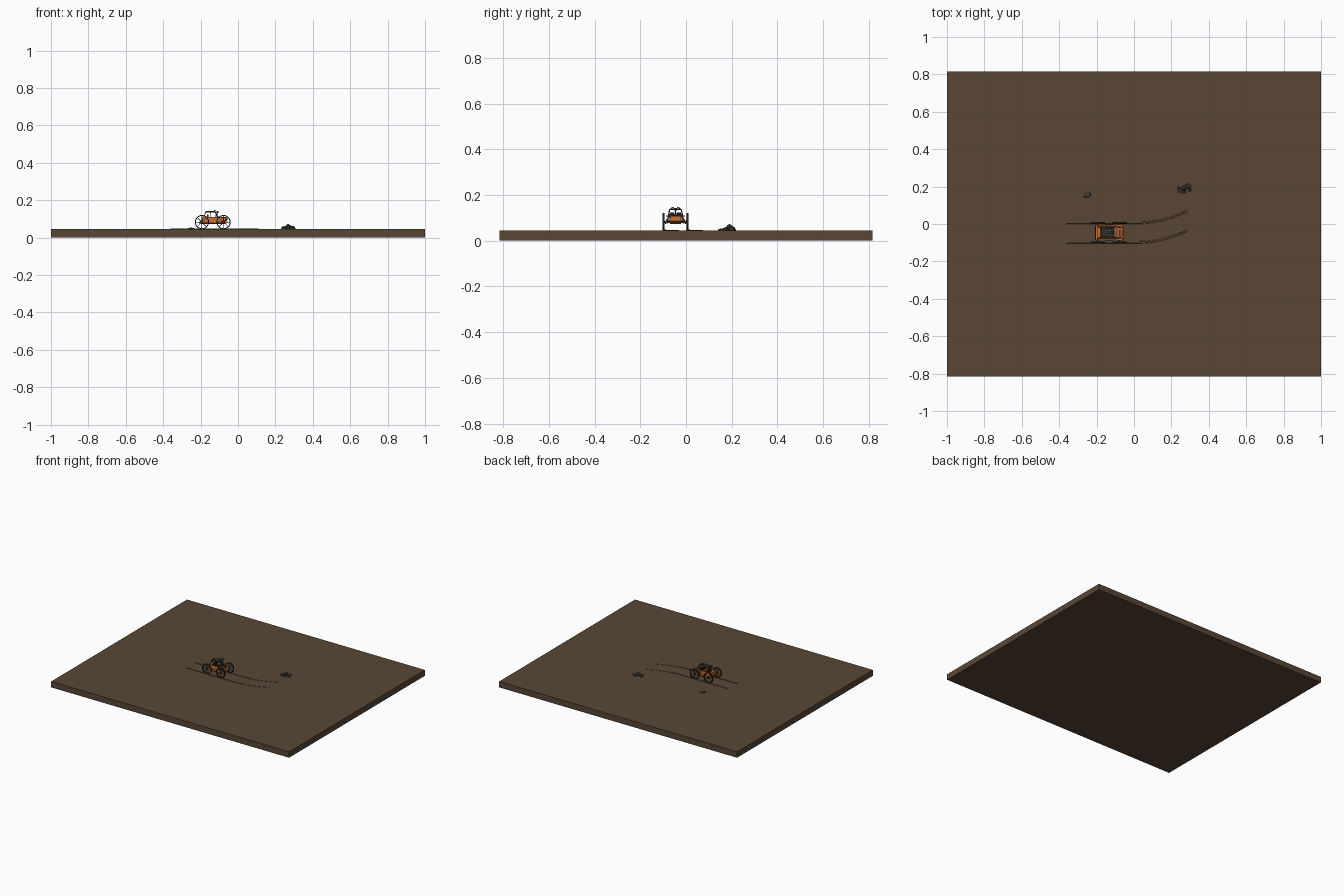
import bpy, bmesh, math, random
from mathutils import Vector, Matrix

if "Cube" in bpy.data.objects:
    bpy.data.objects.remove(bpy.data.objects["Cube"])

random.seed(4)


def mat(name, rgb):
    m = bpy.data.materials.new(name)
    m.diffuse_color = (*rgb, 1)
    m.use_nodes = True
    m.node_tree.nodes["Principled BSDF"].inputs["Base Color"].default_value = m.diffuse_color
    return m


SOIL = mat("soil brown", (0.098, 0.062, 0.036))
ORANGE = mat("orange paint", (0.62, 0.16, 0.025))
DARK = mat("dark metal", (0.03, 0.027, 0.024))
RUBBER = mat("tyre black", (0.018, 0.017, 0.016))
STONE = mat("dark stone", (0.06, 0.05, 0.04))
GREY = mat("light metal", (0.2, 0.18, 0.16))


def finish(name, bm, m, smooth=False):
    bmesh.ops.recalc_face_normals(bm, faces=bm.faces)
    me = bpy.data.meshes.new(name)
    bm.to_mesh(me)
    bm.free()
    me.materials.append(m)
    for p in me.polygons:
        p.use_smooth = smooth
    ob = bpy.data.objects.new(name, me)
    bpy.context.collection.objects.link(ob)
    return ob


def box(name, c, s, m):
    bm = bmesh.new()
    bmesh.ops.create_cube(bm, size=1, matrix=Matrix.Translation(c) @ Matrix.Diagonal((*s, 1)))
    return finish(name, bm, m)


def bar(name, paths, r, m, sides=6):
    """Round bars along straight segments of each path."""
    bm = bmesh.new()
    for path in paths:
        for a, b in zip(path, path[1:]):
            a, b = Vector(a), Vector(b)
            d = b - a
            mx = Matrix.Translation((a + b) / 2) @ d.to_track_quat('Z', 'Y').to_matrix().to_4x4()
            bmesh.ops.create_cone(bm, cap_ends=True, segments=sides, radius1=r, radius2=r,
                                  depth=d.length + r, matrix=mx)
    return finish(name, bm, m)


def ring(name, c, ro, ri, w, m, n=24):
    """Flat ring whose axis runs along y."""
    bm = bmesh.new()
    rows = []
    for i in range(n):
        a = math.tau * i / n
        rows.append([bm.verts.new((c[0] + r * math.cos(a), c[1] + y, c[2] + r * math.sin(a)))
                     for r, y in ((ro, -w / 2), (ro, w / 2), (ri, w / 2), (ri, -w / 2))])
    for i in range(n):
        p, q = rows[i], rows[(i + 1) % n]
        for k in range(4):
            bm.faces.new((p[k], p[(k + 1) % 4], q[(k + 1) % 4], q[k]))
    return finish(name, bm, m)


# Ground slab
box("ground_slab", (0, 0, 0.0225), (2, 1.63, 0.045), SOIL)

CX, CY = -0.133, -0.046
AXLES = (-0.193, -0.077)
WZ, R = 0.083, 0.038

# Spoked wheels with tread cleats
for x in AXLES:
    for side in (-1, 1):
        c = (x, CY + side * 0.052, WZ)
        ring("wheel_tyre", c, R, R - 0.005, 0.009, RUBBER)
        spokes = []
        for i in range(8):
            a = math.tau * i / 8
            spokes.append([c, (x + (R - 0.004) * math.cos(a), c[1], WZ + (R - 0.004) * math.sin(a))])
        bar("wheel_spokes", spokes, 0.0013, DARK)
        ring("wheel_hub", c, 0.008, 0.001, 0.010, DARK, 12)
        # Suspension arm and spring
        y1 = CY + side * 0.032
        bar("suspension_arm", [[(x, c[1], WZ), (x, y1, WZ - 0.004)],
                               [(x, c[1], WZ - 0.003), (x - 0.014, y1, WZ - 0.004)]], 0.0025, ORANGE)
        bar("shock_absorber", [[(x, CY + side * 0.042, WZ), (x, CY + side * 0.026, WZ + 0.027)]],
            0.0032, GREY)
    bar("axle", [[(x, CY - 0.05, WZ), (x, CY + 0.05, WZ)]], 0.0028, DARK)

# Chassis: floor, side rails and cross members
box("chassis_floor", (CX, CY, 0.076), (0.13, 0.05, 0.006), DARK)
for side in (-1, 1):
    box("side_rail", (CX, CY + side * 0.036, 0.082), (0.136, 0.007, 0.012), ORANGE)
    bar("side_step", [[(-0.155, CY + side * 0.044, 0.075), (-0.113, CY + side * 0.044, 0.075)]],
        0.0025, DARK)
    box("body_side", (-0.15, CY + side * 0.032, 0.099), (0.075, 0.005, 0.024), ORANGE)
    box("fender", (-0.077, CY + side * 0.037, 0.108), (0.03, 0.01, 0.004), ORANGE)
    box("headlight", (-0.058, CY + side * 0.021, 0.098), (0.006, 0.008, 0.008), GREY)
for x in (-0.199, -0.066):
    box("cross_member", (x, CY, 0.084), (0.007, 0.078, 0.014), ORANGE)

# Bonnet with dark slats, engine and bumpers
box("bonnet", (-0.082, CY, 0.099), (0.044, 0.048, 0.018), ORANGE)
for i in range(4):
    box("bonnet_slat", (-0.096 + i * 0.009, CY, 0.109), (0.004, 0.034, 0.004), DARK)
box("rear_cargo_box", (-0.187, CY, 0.097), (0.018, 0.054, 0.02), ORANGE)
bar("bumper", [[(x, CY - 0.035, 0.083), (x, CY + 0.035, 0.083)] for x in (-0.205, -0.058)], 0.003, DARK)

# Cabin seats, console and steering wheel
for side in (-1, 1):
    box("seat_base", (-0.148, CY + side * 0.014, 0.092), (0.024, 0.02, 0.016), DARK)
    box("seat_back", (-0.162, CY + side * 0.014, 0.109), (0.006, 0.02, 0.03), DARK)
box("dashboard", (-0.109, CY, 0.108), (0.008, 0.056, 0.012), DARK)
sw = ring("steering_wheel", (0, 0, 0), 0.008, 0.006, 0.002, DARK, 12)
sw.matrix_world = Matrix.Translation((-0.117, CY + 0.014, 0.116)) @ Matrix.Rotation(math.radians(75), 4, 'Z')

# Roll cage with roof panel, lamp bar and mast
cage = []
for side in (-1, 1):
    y0, y1 = CY + side * 0.032, CY + side * 0.025
    cage.append([(-0.184, y0, 0.105), (-0.173, y1, 0.137), (-0.122, y1, 0.137), (-0.104, y0, 0.108)])
    cage.append([(-0.148, y0, 0.108), (-0.148, y1, 0.137)])
for x in (-0.173, -0.148, -0.122):
    cage.append([(x, CY - 0.025, 0.137), (x, CY + 0.025, 0.137)])
bar("roll_cage", cage, 0.0024, DARK)
box("roof_panel", (-0.15, CY, 0.14), (0.042, 0.042, 0.004), DARK)
for side in (-1, 1):
    box("roof_lamp", (-0.125, CY + side * 0.012, 0.143), (0.008, 0.01, 0.009), GREY)
bar("camera_mast", [[(-0.11, CY, 0.108), (-0.11, CY, 0.138)]], 0.002, DARK)
box("mast_head", (-0.11, CY, 0.138), (0.012, 0.014, 0.01), DARK)

# Wheel ruts curving ahead of the vehicle
for side in (-1, 1):
    bm = bmesh.new()
    prev = None
    for i in range(25):
        x = -0.36 + 0.645 * i / 24
        bend = max(0, x - 0.02)
        y = CY + side * 0.052 + 0.9 * bend * bend
        top = 0.0485 if x < 0.12 else 0.0465
        cur = [bm.verts.new(p) for p in ((x, y - 0.006, 0.044), (x, y - 0.004, top),
                                         (x, y + 0.004, top), (x, y + 0.006, 0.044))]
        if prev:
            for k in range(4):
                bm.faces.new((prev[k], prev[(k + 1) % 4], cur[(k + 1) % 4], cur[k]))
        else:
            bm.faces.new(cur)
        prev = cur
    bm.faces.new(prev)
    finish("wheel_rut", bm, SOIL)


def rock(c, s):
    bm = bmesh.new()
    bmesh.ops.create_icosphere(bm, subdivisions=1, radius=1)
    for v in bm.verts:
        v.co *= random.uniform(0.82, 1.1)
    bm.transform(Matrix.Translation(c) @ Matrix.Rotation(0.6, 4, 'Z') @ Matrix.Diagonal((*s, 1)))
    finish("rock", bm, STONE)


# Rock pile and lone flat stone
for x, y, z, s in ((0.246, 0.18, 0.05, 0.017), (0.268, 0.19, 0.058, 0.019), (0.292, 0.2, 0.052, 0.017),
                   (0.268, 0.172, 0.05, 0.013), (0.298, 0.182, 0.048, 0.011), (0.24, 0.195, 0.047, 0.01),
                   (0.282, 0.209, 0.05, 0.011)):
    rock((x, y, z), (s, s * 0.85, s * 0.8))
rock((-0.25, 0.156, 0.046), (0.025, 0.018, 0.01))
